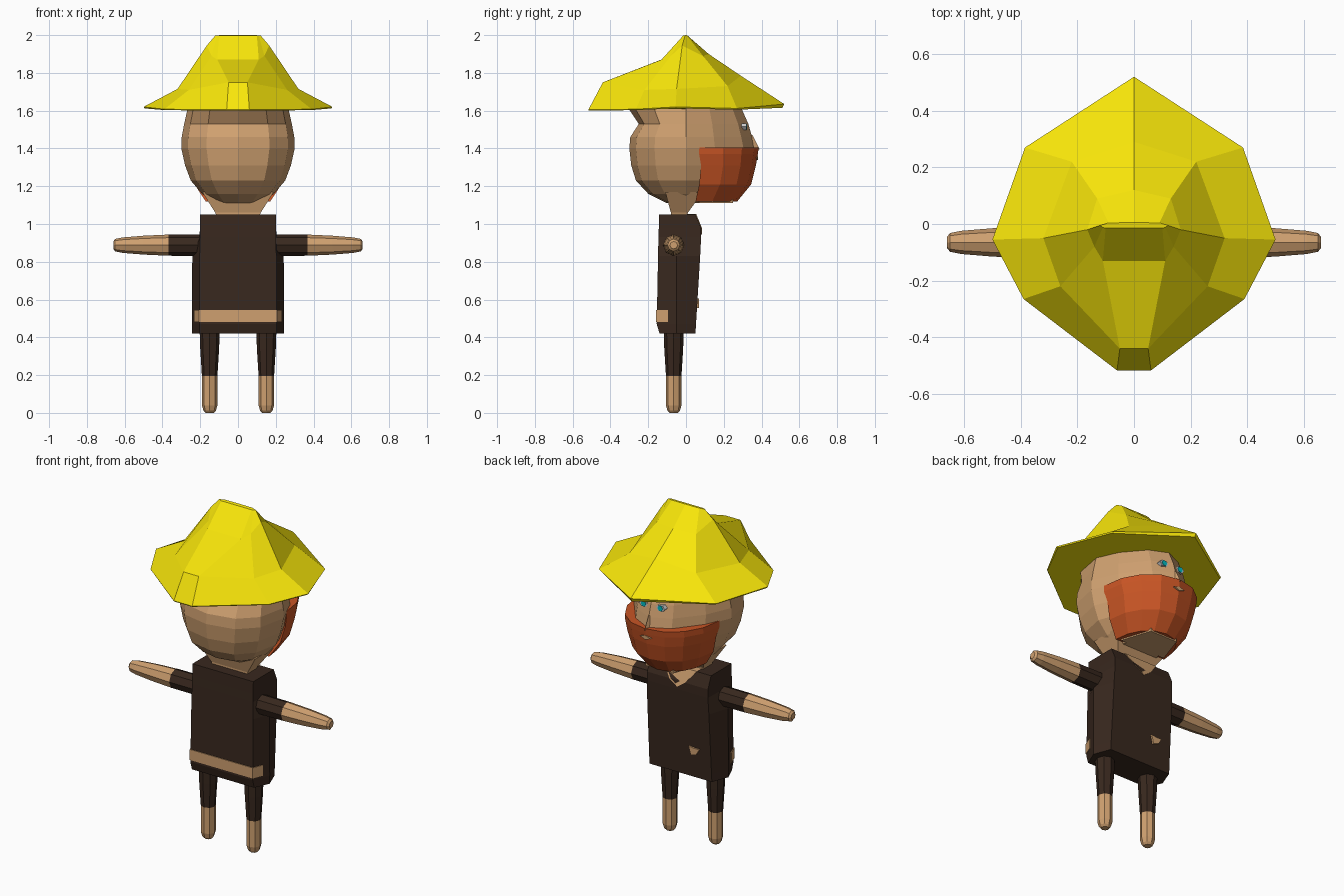
import bpy, bmesh
from math import sin, cos, pi

if "Cube" in bpy.data.objects:
    bpy.data.objects.remove(bpy.data.objects["Cube"])


def material(name, rgb):
    m = bpy.data.materials.new(name)
    m.diffuse_color = (*rgb, 1)
    m.use_nodes = True
    m.node_tree.nodes["Principled BSDF"].inputs["Base Color"].default_value = m.diffuse_color
    return m


SKIN = material("skin", (0.62, 0.35, 0.16))
CLOTH = material("dark_cloth", (0.04, 0.021, 0.013))
YELLOW = material("yellow_straw", (0.95, 0.80, 0.003))
ORANGE = material("orange_hair", (0.58, 0.09, 0.018))
WHITE = material("eye_white", (0.85, 0.85, 0.85))
TEAL = material("teal_iris", (0.0, 0.5, 0.55))


def loft(name, rings, mat):
    """Skin a list of equal-length rings and cap both ends."""
    bm = bmesh.new()
    vr = [[bm.verts.new(p) for p in r] for r in rings]
    n = len(rings[0])
    for a, b in zip(vr, vr[1:]):
        for i in range(n):
            j = (i + 1) % n
            bm.faces.new((a[i], a[j], b[j], b[i]))
    bm.faces.new(vr[0][::-1])
    bm.faces.new(vr[-1])
    bmesh.ops.recalc_face_normals(bm, faces=bm.faces)
    me = bpy.data.meshes.new(name)
    bm.to_mesh(me)
    bm.free()
    ob = bpy.data.objects.new(name, me)
    bpy.context.collection.objects.link(ob)
    me.materials.append(mat)
    return ob


def spow(v, e):
    return abs(v) ** e * (1 if v >= 0 else -1)


def plate(name, pts, y, depth, mat):
    """Flat outline in xz, given depth along y."""
    return loft(name, [[(x, y - depth, z) for x, z in pts],
                       [(x, y, z) for x, z in pts]], mat)


# Head: rings of (z, half width, y behind, y face); round behind, narrow at the face
def head_ring(z, w, yb, yf, n=12):
    out = []
    for i in range(n):
        c, s = cos(2 * pi * i / n), sin(2 * pi * i / n)
        if s > 1e-6:
            out.append((.94 * w * spow(c, 1.25), yf * spow(s, 1.25), z))
        else:
            out.append((w * spow(c, .85), -yb * spow(s, .85), z))
    return out


loft("head", [head_ring(*r) for r in (
    (1.11, .13, -.10, .24), (1.16, .19, -.20, .30), (1.23, .25, -.265, .34),
    (1.31, .28, -.29, .36), (1.40, .30, -.30, .365), (1.46, .298, -.295, .35),
    (1.53, .285, -.25, .33), (1.62, .265, -.31, .29))], SKIN)

# Neck flaring up into the head
loft("neck", [[(w * x, yb if y < 0 else yf, z) for x, y in
               ((-1, -1), (1, -1), (1, 1), (-1, 1))]
              for z, w, yb, yf in ((1.0, .10, -.08, .0), (1.06, .12, -.08, .01),
                                   (1.17, .19, -.11, .09))], SKIN)


# Beard wrapping the lower face
def beard_ring(z, w, yf, y0):
    return [(w * spow(cos(pi * i / 8), .95), y0 + (yf - y0) * spow(sin(pi * i / 8), .95), z)
            for i in range(9)]


loft("beard", [beard_ring(*r) for r in (
    (1.118, .17, .27, .05), (1.21, .23, .345, .07), (1.31, .255, .37, .08),
    (1.37, .27, .38, .07), (1.405, .27, .385, .07))], ORANGE)
loft("chin", [[(x * .15, .07 if y < 0 else .25, z) for x, y in
               ((-1, -1), (1, -1), (.6, 1), (-.6, 1))]
              for z in (1.11, 1.13)], SKIN)

# Mouth, nose and eyes
plate("mouth", [(-.035, 1.352), (0, 1.338), (.035, 1.352), (0, 1.362)], .382, .03, SKIN)
loft("nose", [[(-.03, .32, 1.39), (.03, .32, 1.39), (0, .39, 1.395)],
              [(-.012, .33, 1.47), (.012, .33, 1.47), (0, .352, 1.47)]], SKIN)
for side, s in (("left", -1), ("right", 1)):
    for part, w, h, y, mat in (("eye", .03, .02, .320, WHITE), ("iris", .017, .017, .323, TEAL)):
        plate(f"{side}_{part}", [(s * .055 + w * cos(k * pi / 3), 1.515 + h * sin(k * pi / 3))
                                 for k in range(6)], y, .03, mat)


# Hat: half rings from face to nape, mirrored in x
def mirror(half):
    return half + [(-x, y, z) for x, y, z in reversed(half[1:])]


loft("hat", [mirror(r) for r in (
    [(0, .51, 1.615), (.38, .267, 1.605), (.495, -.05, 1.612), (.388, -.263, 1.603), (.06, -.515, 1.60)],
    [(0, .52, 1.635), (.385, .27, 1.612), (.50, -.055, 1.62), (.39, -.265, 1.608), (.06, -.517, 1.605)],
    [(0, .29, 1.785), (.22, .22, 1.73), (.32, -.05, 1.715), (.26, -.22, 1.71), (.05, -.44, 1.75)],
    [(0, .12, 1.90), (.13, .09, 1.89), (.165, -.02, 1.945), (.14, -.08, 1.89), (.11, -.13, 1.87)],
    [(0, .005, 2.0), (.09, .004, 2.0), (.12, -.005, 1.998), (.11, -.012, 1.998), (.10, -.015, 1.997)],
)], YELLOW)


# Tunic: six-sided sections of (z, corner width, mid width, back y, front y)
def hexagon(z, c, w, yb, yf):
    return mirror_loop([(c, yb, z), (w, -.05, z), (c, yf, z)])


def mirror_loop(half):
    return half + [(-x, y, z) for x, y, z in reversed(half)]


loft("tunic", [hexagon(*r) for r in (
    (.42, .205, .243, -.14, .05), (.47, .205, .244, -.155, .053),
    (.83, .203, .242, -.148, .075), (.93, .20, .205, -.146, .08),
    (.98, .20, .201, -.144, .08), (1.05, .20, .20, -.142, .05))], CLOTH)

# Belt stripe, patch and open collar
loft("belt", [mirror_loop([(.207, -.158, z), (.232, -.095, z)])
              for z in (.482, .545)], SKIN)
plate("tunic_patch", [(-.065, .605), (-.08, .555), (-.115, .565), (-.135, .60), (-.10, .60)],
      .070, .02, SKIN)
collar = [(-.11, .0, 1.053), (.11, .0, 1.053), (.05, .03, .98), (0, .03, .945), (-.05, .03, .98)]
loft("collar", [collar, [(x, y + .054, z) for x, y, z in collar]], SKIN)


# Limbs: octagonal tubes along x (arms) or z (legs)
def tube(name, axis, stations, mat):
    rings = []
    for t, r in stations:
        ring = []
        for k in range(8):
            u, v = r * cos(k * pi / 4), r * sin(k * pi / 4)
            ring.append((t, -.065 + u, .888 + v) if axis == "x"
                        else (u, -.065 + v, t))
        rings.append(ring)
    return loft(name, rings, mat)


for side, s in (("left", -1), ("right", 1)):
    tube(f"{side}_sleeve", "x", [(s * .18, .057), (s * .368, .056)], CLOTH)
    tube(f"{side}_arm", "x", [(s * .368, .056), (s * .50, .050), (s * .61, .041),
                              (s * .65, .033), (s * .66, .02)], SKIN)
    tube(f"{side}_trouser", "z", [(.195, .041), (.34, .050), (.43, .053)],
         CLOTH).location.x = s * .15
    tube(f"{side}_leg", "z", [(0, .022), (.012, .033), (.04, .041), (.195, .041)],
         SKIN).location.x = s * .15
